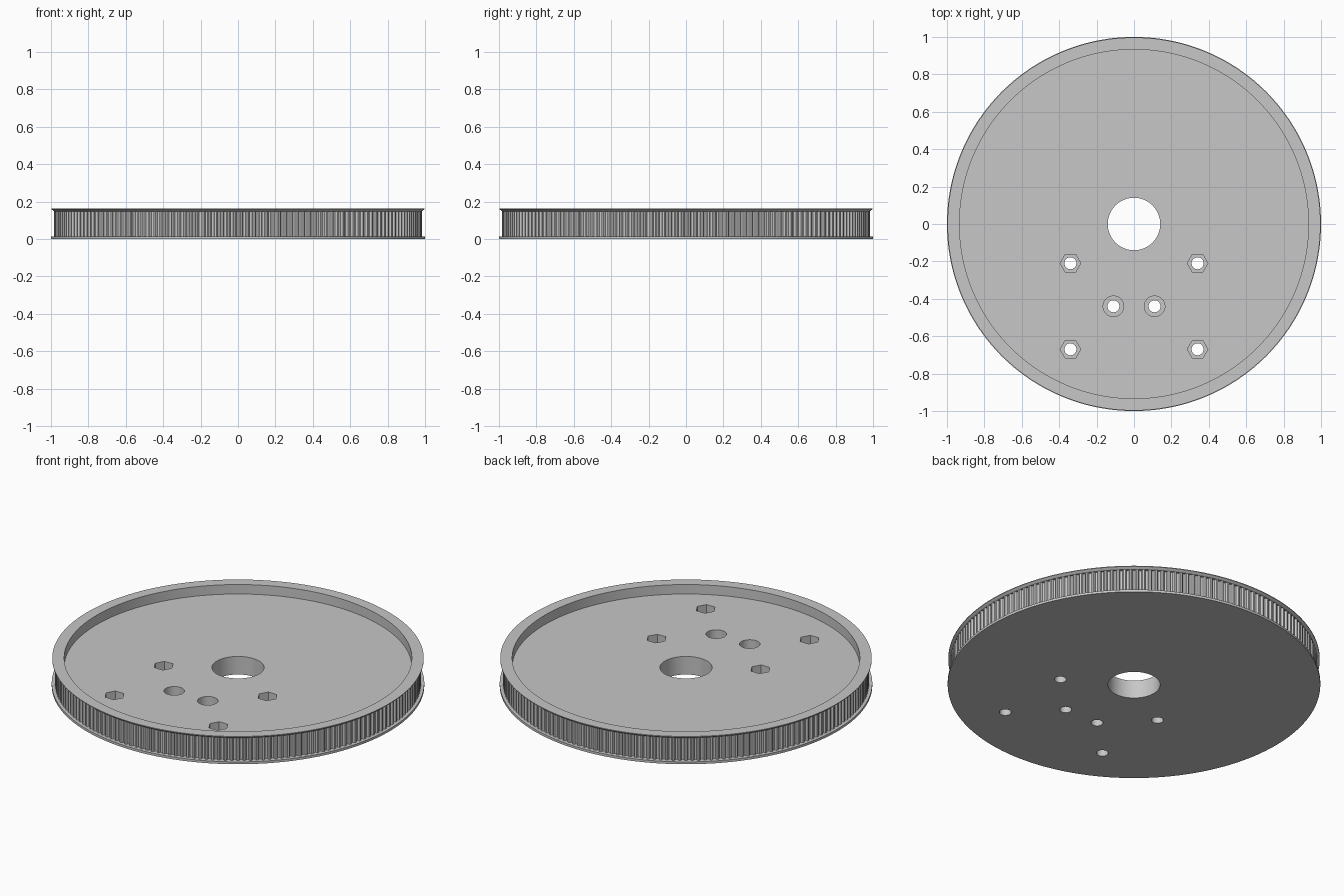
import bpy
import bmesh
from math import cos, sin, pi, tau

cube = bpy.data.objects.get("Cube")
if cube:
    bpy.data.objects.remove(cube, do_unlink=True)

TEETH = 180
TOOTH_R, FLANGE_R, RIM_R, BORE_R = 0.983, 1.0, 0.933, 0.14
HEIGHT, FLOOR, POCKET_Z = 0.163, 0.107, 0.047

grey = bpy.data.materials.new("Grey plastic")
grey.use_nodes = True
colour = (0.57, 0.57, 0.57, 1)
grey.diffuse_color = colour
grey.node_tree.nodes["Principled BSDF"].inputs["Base Color"].default_value = colour


def make_object(name, bm):
    bmesh.ops.recalc_face_normals(bm, faces=bm.faces)
    mesh = bpy.data.meshes.new(name)
    bm.to_mesh(mesh)
    bm.free()
    mesh.materials.append(grey)
    obj = bpy.data.objects.new(name, mesh)
    bpy.context.collection.objects.link(obj)
    return obj


def add_prism(bm, x, y, radius, z0, z1, sides):
    """Add an upright prism with a corner on its +x side."""
    rings = [[bm.verts.new((x + radius * cos(tau * i / sides),
                            y + radius * sin(tau * i / sides), z))
              for i in range(sides)] for z in (z0, z1)]
    bm.faces.new(rings[0][::-1])
    bm.faces.new(rings[1])
    for i in range(sides):
        j = (i + 1) % sides
        bm.faces.new((rings[0][i], rings[0][j], rings[1][j], rings[1][i]))


# Rounded groove section: angle from groove centre, depth
half = [(0.0128, 0), (0.0105, 0.0022), (0.0088, 0.0059), (0.0063, 0.0118), (0.0031, 0.0132)]
groove = [(-a, d) for a, d in half] + [(a, d) for a, d in reversed(half)]
points = [(tau * t / TEETH + a, d) for t in range(TEETH) for a, d in groove]

# Closed pulley section: radius, height, whether the grooves cut it
section = [
    (BORE_R, 0, 0), (FLANGE_R, 0, 0), (FLANGE_R, 0.014, 0),
    (TOOTH_R, 0.014, 1), (TOOTH_R, 0.148, 1), (TOOTH_R, 0.148, 0),
    (FLANGE_R - 0.003, 0.159, 0), (FLANGE_R - 0.003, HEIGHT, 0),
    (RIM_R, HEIGHT, 0), (RIM_R, FLOOR, 0), (BORE_R, FLOOR, 0),
]
bm = bmesh.new()
rings = [[bm.verts.new(((r - cut * d) * cos(a), (r - cut * d) * sin(a), z))
          for a, d in points] for r, z, cut in section]
for k, ring in enumerate(rings):
    above = rings[(k + 1) % len(rings)]
    for i in range(len(points)):
        j = (i + 1) % len(points)
        bm.faces.new((ring[i], ring[j], above[j], above[i]))
# Merge the groove corners that meet the upper flange
bmesh.ops.remove_doubles(bm, verts=bm.verts, dist=0.00001)
pulley = make_object("toothed_pulley", bm)

# Bolt holes with hexagonal nut pockets, and two round counterbores
sites = [(s * x, y, sides) for s in (-1, 1)
         for x, y, sides in ((0.34, -0.21, 6), (0.34, -0.67, 6), (0.11, -0.44, 48))]
holes, pockets = bmesh.new(), bmesh.new()
for x, y, sides in sites:
    add_prism(holes, x, y, 0.032, -0.1, 0.3, 48)
    add_prism(pockets, x, y, 0.055, POCKET_Z, 0.3, sides)

bpy.context.view_layer.objects.active = pulley
for name, cutter_bm in (("nut_pocket_cutter", pockets), ("bolt_hole_cutter", holes)):
    cutter = make_object(name, cutter_bm)
    cutter.hide_render = True
    mod = pulley.modifiers.new(name, 'BOOLEAN')
    mod.operation = 'DIFFERENCE'
    mod.solver = 'EXACT'
    mod.object = cutter
    bpy.ops.object.modifier_apply(modifier=mod.name)
    bpy.data.objects.remove(cutter, do_unlink=True)

# Smooth round walls, crisp edges
bpy.ops.object.select_all(action='DESELECT')
pulley.select_set(True)
bpy.ops.object.shade_smooth_by_angle(angle=pi / 6)
